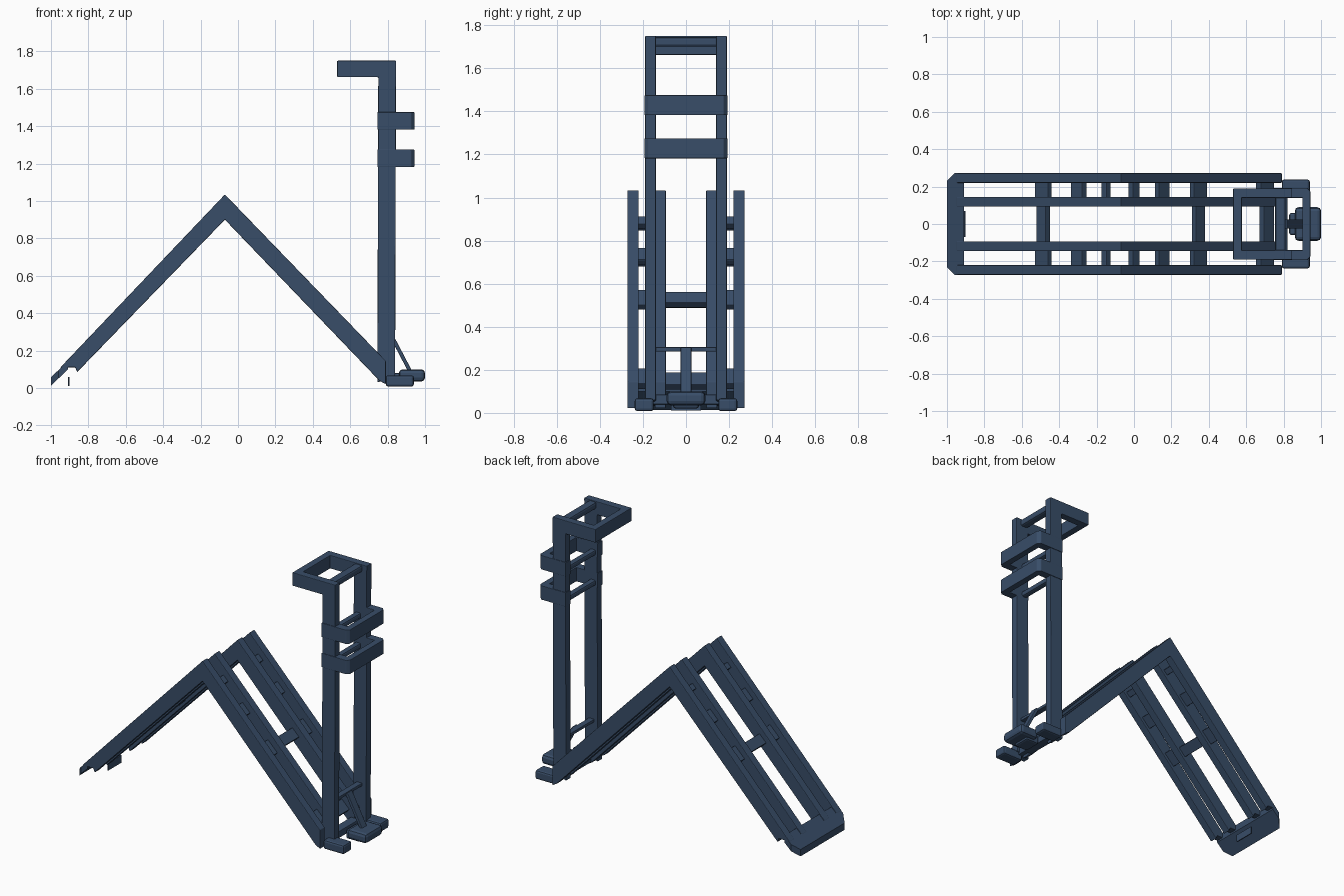
import bpy, bmesh, math
from mathutils import Vector

cube = bpy.data.objects.get("Cube")
if cube:
    bpy.data.objects.remove(cube, do_unlink=True)

navy = bpy.data.materials.new("navy_steel")
navy.use_nodes = True
COLOUR = (0.04, 0.075, 0.14, 1)
navy.diffuse_color = COLOUR
navy.node_tree.nodes["Principled BSDF"].inputs["Base Color"].default_value = COLOUR


def finish(name, bm, bevel=0.0):
    bmesh.ops.recalc_face_normals(bm, faces=bm.faces)
    mesh = bpy.data.meshes.new(name)
    bm.to_mesh(mesh)
    bm.free()
    ob = bpy.data.objects.new(name, mesh)
    bpy.context.collection.objects.link(ob)
    mesh.materials.append(navy)
    if bevel:
        mod = ob.modifiers.new("soft_edges", 'BEVEL')
        mod.width, mod.segments = bevel, 2
    return ob


def extrude(name, points, axis, lo, hi, bevel=0.0):
    """Extrude a flat outline along y (outline in x, z) or z (outline in x, y)."""
    bm = bmesh.new()
    place = (lambda a, b: (a, lo, b)) if axis == 'y' else (lambda a, b: (a, b, lo))
    face = bm.faces.new([bm.verts.new(place(a, b)) for a, b in points])
    out = bmesh.ops.extrude_face_region(bm, geom=[face])
    shift = Vector((0, hi - lo, 0)) if axis == 'y' else Vector((0, 0, hi - lo))
    bmesh.ops.translate(bm, verts=[v for v in out["geom"] if isinstance(v, bmesh.types.BMVert)], vec=shift)
    return finish(name, bm, bevel)


def box(name, x, y, z, bevel=0.004):
    outline = [(x[0], z[0]), (x[1], z[0]), (x[1], z[1]), (x[0], z[1])]
    return extrude(name, outline, 'y', y[0], y[1], bevel)


def slanted(name, a, b, thick, y0, y1, bevel=0.004):
    """Bar running from a to b in the x-z plane."""
    a, b = Vector(a), Vector(b)
    d = (b - a).normalized()
    n = Vector((-d.y, d.x)) * thick / 2
    return extrude(name, [a + n, b + n, b - n, a - n], 'y', y0, y1, bevel)


SIDES = (("right", -1), ("left", 1))


def span(s, a, b):
    return tuple(sorted((s * a, s * b)))


# Folded ramp rails
rail = [(-0.07, 1.035), (0.79, 0.145), (0.79, 0.02), (0.755, 0.04),
        (-0.07, 0.9), (-0.86, 0.085), (-0.87, 0.11), (-0.95, 0.11)]
for side, s in SIDES:
    extrude("outer_rail_" + side, rail, 'y', *span(s, 0.22, 0.272), bevel=0.004)
    extrude("inner_rail_" + side, rail, 'y', *span(s, 0.093, 0.145), bevel=0.004)


def ramp_point(x, depth=0.065):
    slope = 1.035 if x > -0.07 else 1.04
    return Vector((x, 1.035 - depth - slope * abs(x + 0.07)))


def rung(name, x, length, thick, y0, y1):
    d = Vector((1, -1 if x > -0.07 else 1)).normalized() * length / 2
    p = ramp_point(x, 0.08)
    slanted(name, p - d, p + d, thick, y0, y1)


# Short rungs joining each pair of rails
for side, s in SIDES:
    for x, length in ((-0.295, 0.085), (-0.15, 0.04), (0.0, 0.05), (0.15, 0.08)):
        rung("short_rung_" + side, x, length, 0.035, *span(s, 0.14, 0.225))
    for x in (-0.485, 0.345):
        rung("wide_rung_end_" + side, x, 0.1, 0.03, *span(s, 0.14, 0.225))
    rung("low_rung_" + side, 0.70, 0.1, 0.04, *span(s, 0.14, 0.225))
# Long rungs across the middle
for x in (-0.485, 0.345):
    rung("middle_rung", x, 0.07, 0.035, -0.1, 0.1)
rung("low_middle_rung", 0.71, 0.08, 0.035, -0.1, 0.1)

# Chamfered end plate of the ramp, sloped down at its tip
plate = [(-0.91, 0.272), (-0.96, 0.272), (-1.0, 0.23), (-1.0, -0.23),
         (-0.96, -0.272), (-0.91, -0.272)]
end_plate = extrude("ramp_end_plate", plate, 'z', 0, 0.045)
for v in end_plate.data.vertices:
    v.co.z += 0.11 + (v.co.x + 0.945) * 0.95 - 0.045
box("ramp_end_hook", (-0.908, -0.9), (-0.07, 0.07), (0.01, 0.06), 0.002)

# Upright mast posts with forward arms
post = [(0.745, 0.03), (0.84, 0.06), (0.845, 1.75), (0.53, 1.75),
        (0.53, 1.662), (0.75, 1.662)]
for side, s in SIDES:
    extrude("mast_post_" + side, post, 'y', *span(s, 0.14, 0.19), bevel=0.004)
box("mast_head_front", (0.53, 0.577), (-0.15, 0.15), (1.662, 1.75))
box("mast_head_bar", (0.755, 0.81), (-0.15, 0.15), (1.7, 1.745), 0.012)
box("mast_low_bar", (0.77, 0.81), (-0.15, 0.15), (0.285, 0.305))

# Two U-shaped brackets behind the mast
hoop = [(0.745, 0.193), (0.925, 0.193), (0.943, 0.175), (0.943, -0.175),
        (0.925, -0.193), (0.745, -0.193), (0.745, -0.14), (0.9, -0.14),
        (0.9, 0.14), (0.745, 0.14)]
for z in (1.182, 1.382):
    extrude("mast_bracket", hoop, 'z', z, z + 0.093, 0.003)
    box("bracket_tie", (0.76, 0.8), (-0.15, 0.15), (z + 0.01, z + 0.045), 0.01)

# Feet under the posts
for side, s in SIDES:
    box("foot_" + side, (0.79, 0.94), span(s, 0.15, 0.238), (0.008, 0.068), 0.012)
box("foot_tie", (0.76, 0.82), (-0.16, 0.16), (0.04, 0.085))

# Pedal and its strut
box("pedal_base", (0.83, 0.93), (-0.06, 0.06), (0.02, 0.08), 0.012)
box("pedal", (0.86, 1.0), (-0.09, 0.09), (0.035, 0.1), 0.02)
slanted("pedal_strut", (0.81, 0.3), (0.92, 0.09), 0.02, -0.025, 0.025)
